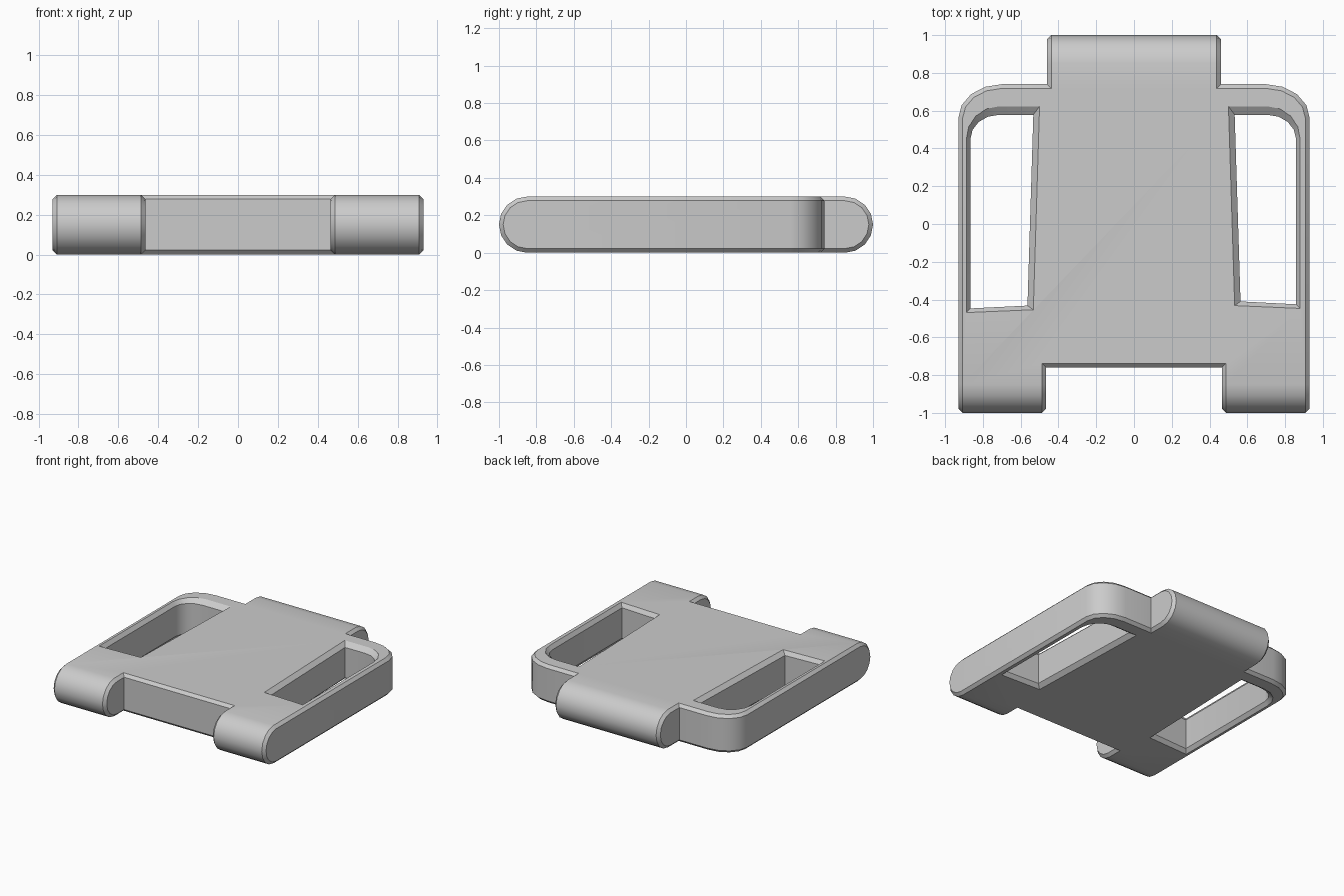
import bpy, bmesh, math

if "Cube" in bpy.data.objects:
    bpy.data.objects.remove(bpy.data.objects["Cube"])

H = 0.30


def arc(cx, cy, rx, ry, a0, a1, n):
    """Points along an elliptical arc, angles in degrees."""
    return [(cx + rx * math.cos(math.radians(a0 + (a1 - a0) * i / n)),
             cy + ry * math.sin(math.radians(a0 + (a1 - a0) * i / n))) for i in range(n + 1)]


def loft(name, rings):
    """Closed solid through equally sized rings of 3D points."""
    bm = bmesh.new()
    vs = [[bm.verts.new(p) for p in r] for r in rings]
    n = len(vs[0])
    for a, b in zip(vs, vs[1:]):
        for i in range(n):
            bm.faces.new((a[i], a[(i + 1) % n], b[(i + 1) % n], b[i]))
    bm.faces.new(vs[0][::-1])
    bm.faces.new(vs[-1])
    bmesh.ops.recalc_face_normals(bm, faces=bm.faces)
    me = bpy.data.meshes.new(name)
    bm.to_mesh(me)
    bm.free()
    ob = bpy.data.objects.new(name, me)
    bpy.context.collection.objects.link(ob)
    return ob


def boolean(target, cutter, op):
    bpy.context.view_layer.objects.active = target
    m = target.modifiers.new(op, 'BOOLEAN')
    m.operation, m.object, m.solver = op, cutter, 'EXACT'
    bpy.ops.object.modifier_apply(modifier=m.name)
    bpy.data.objects.remove(cutter)


# Plate outline: tongue at the back, rounded shoulders, two front knuckles
half = [(0.465, -0.76), (0.465, -1.1), (0.93, -1.1)]
half += arc(0.70, 0.56, 0.23, 0.18, 0, 90, 4)
half += [(0.46, 0.74), (0.46, 1.1)]
outline = half + [(-x, y) for x, y in reversed(half)]
plate = loft("link_plate", [[(x, y, z) for x, y in outline] for z in (-0.1, H + 0.1)])

# Round-ended side profile
r = H / 2
side = arc(1 - r, r, r, r, -90, 90, 8) + arc(r - 1, r, r, r, 90, 270, 8)
profile = loft("side_profile", [[(x, y, z) for y, z in side] for x in (-1.2, 1.2)])
boolean(plate, profile, 'INTERSECT')

# Chamfer the sharp outer edges
bm = bmesh.new()
bm.from_mesh(plate.data)
bmesh.ops.remove_doubles(bm, verts=bm.verts, dist=1e-4)
bmesh.ops.dissolve_limit(bm, angle_limit=0.01, verts=bm.verts, edges=bm.edges)
sharp = [e for e in bm.edges if e.is_manifold and e.calc_face_angle_signed() > math.radians(50)]
bmesh.ops.bevel(bm, geom=sharp, offset=0.022, offset_type='OFFSET', segments=1,
                affect='EDGES', profile=0.5, clamp_overlap=False)
bm.to_mesh(plate.data)
bm.free()

# Side windows with chamfered rims (left one sits slightly lower and wider)
wide = [(0.533, -0.432), (0.50, 0.623)] + arc(0.707, 0.45, 0.173, 0.173, 90, 0, 4) + [(0.88, -0.447)]
narrow = [(0.564, -0.41), (0.533, 0.578)] + arc(0.707, 0.45, 0.151, 0.128, 90, 0, 4) + [(0.858, -0.425)]
over = [(a + 0.3 * (a - c), b + 0.3 * (b - d)) for (a, b), (c, d) in zip(wide, narrow)]
D = 0.03
for s, dx, dy in ((1, 0, 0), (-1, 0.008, -0.022)):
    rings = []
    for pts, z in ((over, -0.3 * D), (narrow, D), (narrow, H - D), (over, H + 0.3 * D)):
        rings.append([(s * (x + (dx if x > 0.6 else 0)), y + (dy if y < 0 else 0), z) for x, y in pts])
    boolean(plate, loft("window_cutter", rings), 'DIFFERENCE')

# Smooth rounded ends, crisp chamfers
bpy.ops.object.select_all(action='DESELECT')
plate.select_set(True)
bpy.context.view_layer.objects.active = plate
bpy.ops.object.shade_smooth_by_angle(angle=math.radians(32))
